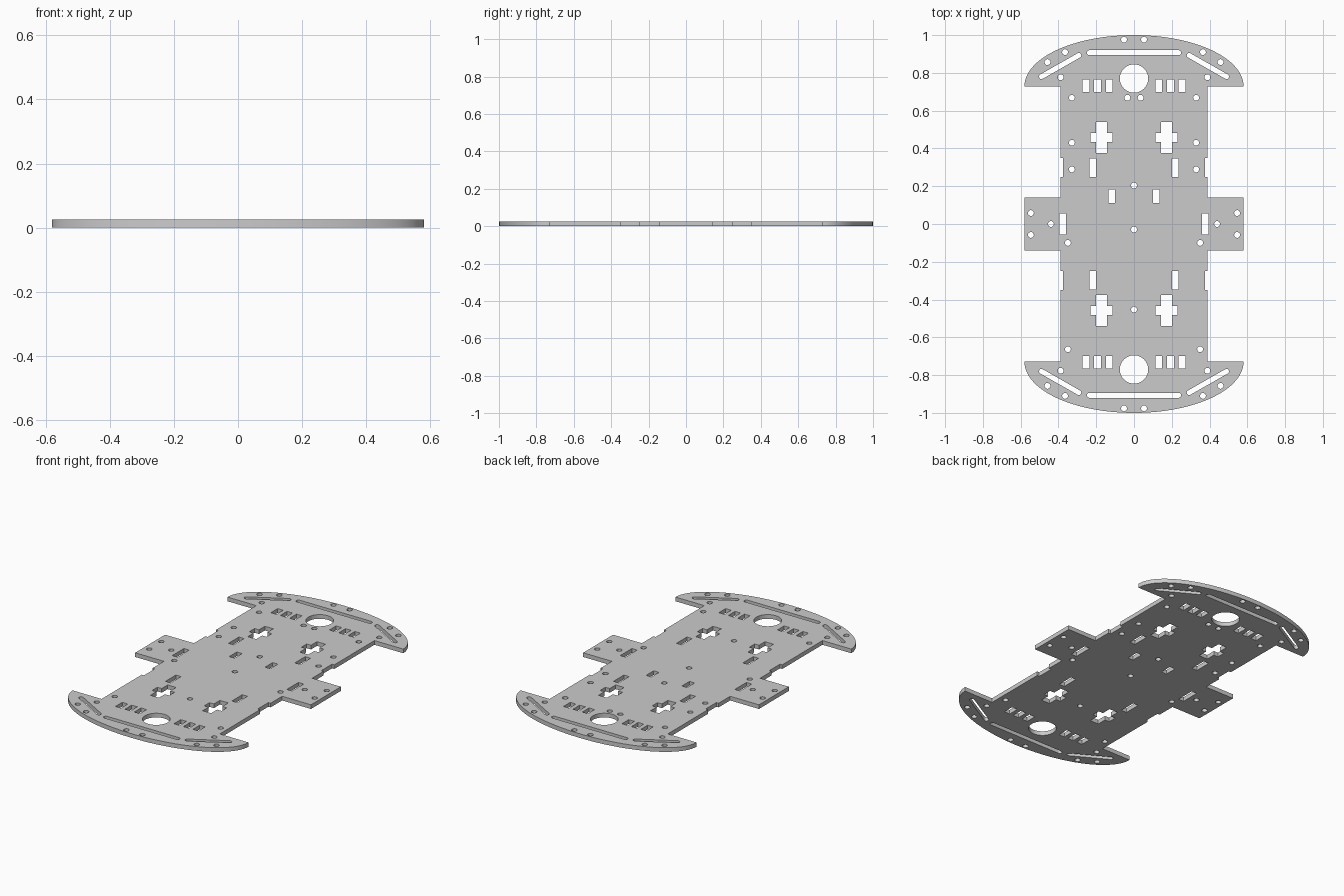
import bpy, bmesh
from math import sin, cos, pi, atan2

if "Cube" in bpy.data.objects:
    bpy.data.objects.remove(bpy.data.objects["Cube"])

T = 0.025  # plate thickness
curve = bpy.data.curves.new("chassis_plate", 'CURVE')
curve.dimensions = '2D'
curve.fill_mode = 'BOTH'
curve.extrude = T / 2


def loop(pts):
    s = curve.splines.new('POLY')
    s.points.add(len(pts) - 1)
    for p, (x, y) in zip(s.points, pts):
        p.co = (x, y, 0, 1)
    s.use_cyclic_u = True


def circle(x, y, r=0.0155, n=24):
    loop([(x + r * cos(2 * pi * i / n), y + r * sin(2 * pi * i / n)) for i in range(n)])


def rect(x, y, w, h):
    loop([(x + a * w / 2, y + b * h / 2) for a, b in ((-1, -1), (1, -1), (1, 1), (-1, 1))])


def cross(x, y, a=0.028, b=0.081, c=0.057, d=0.025):
    q = [(c, d), (a, d), (a, b)]
    pts = (q + [(-u, v) for u, v in q[::-1]] + [(-u, -v) for u, v in q]
           + [(u, -v) for u, v in q[::-1]])
    loop([(x + u, y + v) for u, v in pts])


def slot(x0, y0, x1, y1, r=0.013, n=8):
    t = atan2(y1 - y0, x1 - x0)
    pts = []
    for cx, cy, st in ((x1, y1, t - pi / 2), (x0, y0, t + pi / 2)):
        pts += [(cx + r * cos(st + pi * i / n), cy + r * sin(st + pi * i / n)) for i in range(n + 1)]
    loop(pts)


# Outline: one quarter (side tab, notch, half of the elliptical bumper), mirrored
N = 40
quarter = [(0.58, 0.141), (0.39, 0.141), (0.39, 0.249), (0.375, 0.249),
           (0.375, 0.35), (0.39, 0.35), (0.39, 0.729)]
quarter += [(0.58 * cos(pi / 2 * i / N), 0.729 + 0.271 * sin(pi / 2 * i / N)) for i in range(N)]
right = [(x, -y) for x, y in quarter[::-1]] + quarter
loop([(0, -1)] + right + [(0, 1)] + [(-x, y) for x, y in right[::-1]])

# Holes on the centre line
for y in (0.204, -0.029, -0.453):
    circle(0, y)
for e in (-1, 1):
    circle(0, e * 0.77, 0.075, 48)
    slot(-0.237, e * 0.907, 0.237, e * 0.907)

for s in (-1, 1):
    # Features mirrored left/right only
    for x, y in ((0.329, 0.668), (0.035, 0.668), (0.329, 0.43), (0.329, 0.289),
                 (0.35, -0.1), (0.35, -0.663), (0.44, 0)):
        circle(s * x, y)
    rect(s * 0.118, 0.147, 0.035, 0.072)
    rect(s * 0.378, 0, 0.035, 0.11)
    # Features mirrored to all four corners
    for e in (-1, 1):
        for x, y in ((0.053, 0.976), (0.365, 0.91), (0.458, 0.857), (0.388, 0.777), (0.546, 0.058)):
            circle(s * x, e * y)
        for x in (0.255, 0.193, 0.131):
            rect(s * x, e * 0.732, 0.037, 0.064)
        rect(s * 0.219, e * 0.297, 0.035, 0.098)
        cross(s * 0.172, e * 0.458)
        slot(s * 0.49, e * 0.78, s * 0.292, e * 0.893)

# Turn the filled curve into a welded solid plate
plate = bpy.data.objects.new("chassis_plate", curve)
plate.location.z = T / 2
bpy.context.collection.objects.link(plate)
bpy.context.view_layer.objects.active = plate
plate.select_set(True)
bpy.ops.object.convert(target='MESH')
plate = bpy.context.object
bm = bmesh.new()
bm.from_mesh(plate.data)
bmesh.ops.remove_doubles(bm, verts=bm.verts, dist=1e-5)
bmesh.ops.recalc_face_normals(bm, faces=bm.faces)
bm.to_mesh(plate.data)
bm.free()
bpy.ops.object.shade_smooth_by_angle()
